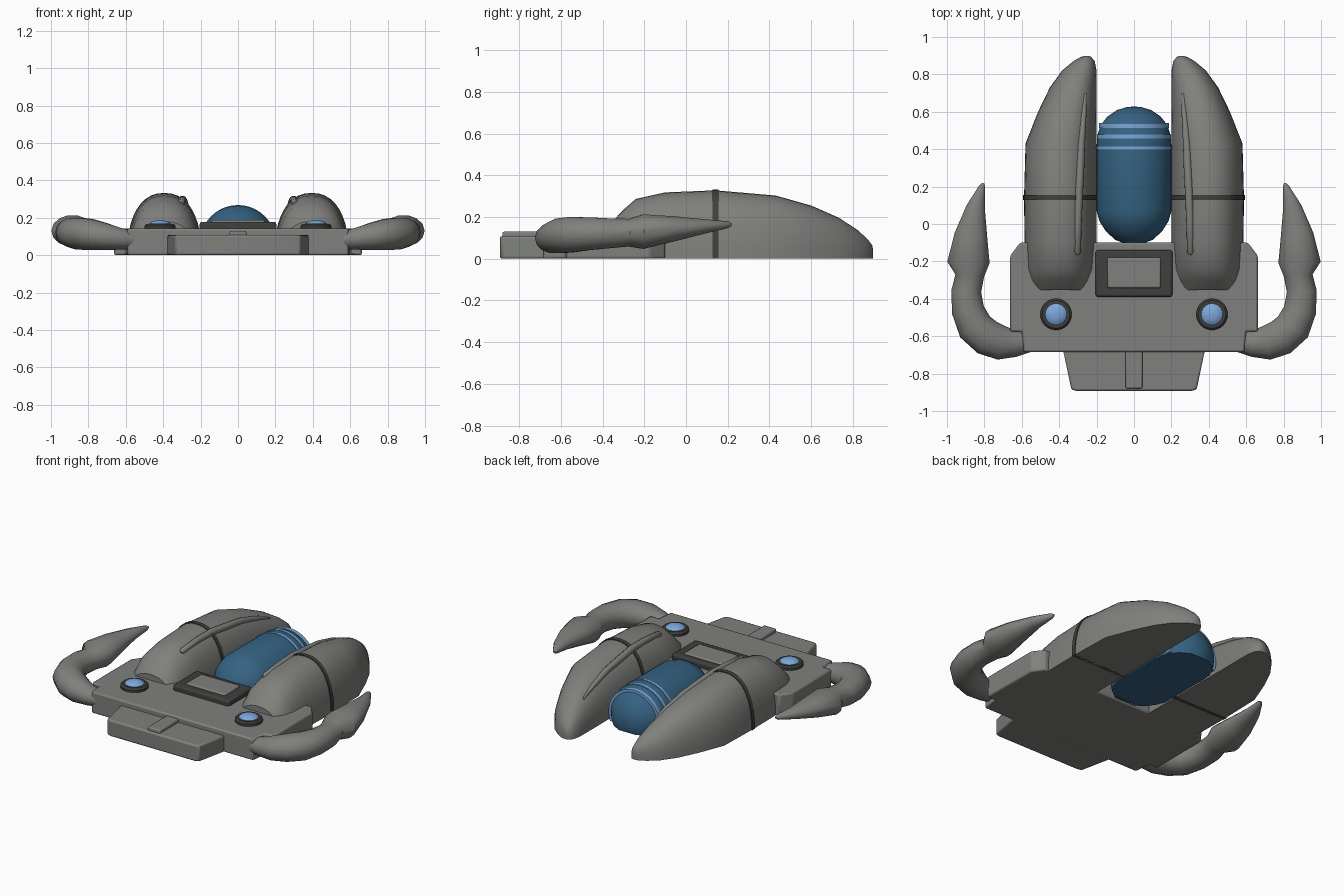
import bpy, bmesh, math
from mathutils import Vector

if "Cube" in bpy.data.objects:
    bpy.data.objects.remove(bpy.data.objects["Cube"])


def material(name, rgb):
    m = bpy.data.materials.new(name)
    m.diffuse_color = (*rgb, 1)
    m.use_nodes = True
    m.node_tree.nodes["Principled BSDF"].inputs["Base Color"].default_value = m.diffuse_color
    return m


GREY = material("hull grey", (0.215, 0.22, 0.205))
DARK = material("dark trim", (0.05, 0.05, 0.048))
BLUE = material("deep blue", (0.036, 0.125, 0.225))
LIGHT = material("light blue", (0.2, 0.39, 0.70))


def finish(name, bm, mat, bevel=0.0, angle=40):
    bmesh.ops.remove_doubles(bm, verts=bm.verts, dist=1e-5)
    bmesh.ops.recalc_face_normals(bm, faces=bm.faces)
    me = bpy.data.meshes.new(name)
    bm.to_mesh(me)
    bm.free()
    me.materials.append(mat)
    ob = bpy.data.objects.new(name, me)
    bpy.context.collection.objects.link(ob)
    if bevel:
        mod = ob.modifiers.new("soft edge", 'BEVEL')
        mod.width, mod.segments = bevel, 2
    bpy.context.view_layer.objects.active = ob
    ob.select_set(True)
    bpy.ops.object.shade_smooth_by_angle(angle=math.radians(angle))
    ob.select_set(False)
    return ob


def skin(name, rings, mat, sx=1, angle=40):
    """Closed loft through rings of points, optionally mirrored in x."""
    bm = bmesh.new()
    vs = [[bm.verts.new((p[0] * sx, p[1], p[2])) for p in r] for r in rings]
    n = len(vs[0])
    for a, b in zip(vs, vs[1:]):
        for i in range(n):
            j = (i + 1) % n
            bm.faces.new((a[i], a[j], b[j], b[i]))
    bm.faces.new(vs[0])
    bm.faces.new(vs[-1])
    return finish(name, bm, mat, angle=angle)


def slab(name, outline, z0, z1, mat, bevel=0.01):
    """Vertical extrusion of the right half of an outline, mirrored to the left."""
    pts = outline + [(-x, y) for x, y in reversed(outline)]
    bm = bmesh.new()
    lo = [bm.verts.new((x, y, z0)) for x, y in pts]
    hi = [bm.verts.new((x, y, z1)) for x, y in pts]
    bm.faces.new(lo)
    bm.faces.new(hi)
    for i in range(len(pts)):
        j = (i + 1) % len(pts)
        bm.faces.new((lo[i], lo[j], hi[j], hi[i]))
    return finish(name, bm, mat, bevel, 30)


def box(name, hx, y0, y1, z0, z1, mat, bevel=0.008):
    return slab(name, [(hx, y0), (hx, y1)], z0, z1, mat, bevel)


def tube(name, path, mat, sx=1, sides=14):
    """Tube through (x, y, z, side radius, height radius) points."""
    rings = []
    for i, (x, y, z, rs, rz) in enumerate(path):
        a, b = path[max(i - 1, 0)], path[min(i + 1, len(path) - 1)]
        t = Vector((b[0] - a[0], b[1] - a[1], 0)).normalized()
        ring = []
        for k in range(sides):
            u = math.tau * k / sides
            c, s = math.cos(u) * rs, math.sin(u) * rz
            ring.append((x + t.y * c, y - t.x * c, z + s))
        rings.append(ring)
    return skin(name, rings, mat, sx)


# hull plate and nose step
slab("hull_plate", [(0.59, -0.685), (0.6, -0.575), (0.662, -0.575),
                    (0.662, -0.17), (0.61, -0.1)], 0, 0.142, GREY)
slab("nose_step", [(0.305, -0.893), (0.335, -0.885), (0.38, -0.67)], 0.0, 0.108, GREY)
box("nose_ridge", 0.045, -0.88, -0.67, 0.08, 0.13, GREY)

# console between the pods
box("console_frame", 0.205, -0.39, -0.14, 0.12, 0.178, DARK, 0.012)
box("console_panel", 0.143, -0.342, -0.18, 0.16, 0.187, GREY)

# pod stations: y, inner x, outer x, height
POD = [(-0.352, 0.235, 0.55, 0.18), (-0.30, 0.222, 0.57, 0.235),
       (-0.24, 0.208, 0.58, 0.287), (-0.10, 0.2, 0.585, 0.318),
       (0.14, 0.2, 0.588, 0.328), (0.43, 0.2, 0.58, 0.303),
       (0.60, 0.2, 0.513, 0.255), (0.73, 0.2, 0.45, 0.198),
       (0.82, 0.2, 0.385, 0.14), (0.87, 0.21, 0.325, 0.095),
       (0.893, 0.228, 0.285, 0.065), (0.898, 0.24, 0.265, 0.04)]
EXP = 2.3


def pod_at(y):
    for a, b in zip(POD, POD[1:]):
        if a[0] <= y <= b[0]:
            t = (y - a[0]) / (b[0] - a[0])
            return [p + (q - p) * t for p, q in zip(a, b)]


def pod_ring(station, grow=0.0, n=20):
    y, xi, xo, h = station
    c, hw, h = (xi + xo) / 2, (xo - xi) / 2 + grow, h + grow
    ring = []
    for k in range(n + 1):
        u = math.pi * k / n
        cx, sz = math.cos(u), max(math.sin(u), 0)
        ring.append((c + math.copysign(abs(cx) ** (2 / EXP), cx) * hw, y,
                     sz ** (2 / EXP) * h))
    return ring


def pod_height(x, y):
    _, xi, xo, h = pod_at(y)
    d = min(abs(x - (xi + xo) / 2) / ((xo - xi) / 2), 1)
    return h * (1 - d ** EXP) ** (1 / EXP)


ARM = [(0.56, -0.63, 0.08, 0.055, 0.05), (0.63, -0.64, 0.088, 0.07, 0.06),
       (0.71, -0.635, 0.1, 0.092, 0.075), (0.785, -0.607, 0.11, 0.098, 0.085),
       (0.85, -0.55, 0.115, 0.097, 0.087), (0.888, -0.46, 0.12, 0.087, 0.08),
       (0.897, -0.36, 0.122, 0.08, 0.073), (0.878, -0.275, 0.125, 0.077, 0.068),
       (0.885, -0.205, 0.13, 0.113, 0.085), (0.872, -0.06, 0.143, 0.088, 0.062),
       (0.846, 0.09, 0.155, 0.05, 0.035), (0.812, 0.20, 0.163, 0.017, 0.017),
       (0.806, 0.218, 0.164, 0.006, 0.006)]
RIDGE = [(-0.165, 0.302, 0.008), (-0.15, 0.302, 0.018), (0.0, 0.3, 0.02),
         (0.14, 0.296, 0.022), (0.3, 0.288, 0.022), (0.43, 0.282, 0.02),
         (0.6, 0.268, 0.014), (0.7, 0.26, 0.006)]

for sx, side in ((1, "right"), (-1, "left")):
    skin(side + "_pod", [pod_ring(s) for s in POD], GREY, sx)
    skin(side + "_pod_band", [pod_ring(pod_at(y), 0.005) for y in (0.128, 0.156)], DARK, sx)
    tube(side + "_pod_ridge", [(x, y, pod_height(x, y), r, r) for y, x, r in RIDGE],
         GREY, sx, 10)
    tube(side + "_claw_arm", ARM, GREY, sx)

    # lamp: dark collar with a shallow blue lens
    def disc_ring(r, z, n=24):
        return [(0.417 + r * math.cos(math.tau * k / n),
                 -0.483 + r * math.sin(math.tau * k / n), z) for k in range(n)]
    skin(side + "_lamp_collar", [disc_ring(0.084, 0.13), disc_ring(0.084, 0.157),
                                 disc_ring(0.074, 0.167), disc_ring(0.056, 0.167)], DARK, sx, 30)
    skin(side + "_lamp_lens", [disc_ring(r, z) for r, z in
                               ((0.058, 0.15), (0.058, 0.168), (0.046, 0.178),
                                (0.026, 0.184), (0.006, 0.186))], LIGHT, sx)


# central capsule, cut flat underneath
def capsule_ring(y, r, floor=0.0, zc=0.065, n=24):
    a0 = -math.asin(min(0.999, (zc - floor) / r))
    return [(r * math.cos(u), y, zc + r * math.sin(u))
            for u in (a0 + (math.pi - 2 * a0) * k / n for k in range(n + 1))]


CAPSULE = [(-0.105, 0.05), (-0.085, 0.1), (-0.04, 0.15), (0.015, 0.185), (0.07, 0.2),
           (0.42, 0.2), (0.48, 0.194), (0.53, 0.178), (0.575, 0.142),
           (0.61, 0.09), (0.625, 0.04), (0.627, 0.015)]
skin("capsule", [capsule_ring(y, r) for y, r in CAPSULE], BLUE)
for i, (y, w, r) in enumerate([(0.527, 0.026, 0.187), (0.468, 0.02, 0.199),
                               (0.407, 0.016, 0.203)]):
    skin("capsule_stripe_%d" % (i + 1),
         [capsule_ring(y + d * w / 2, r, 0.004) for d in (-1, 1)], LIGHT)
